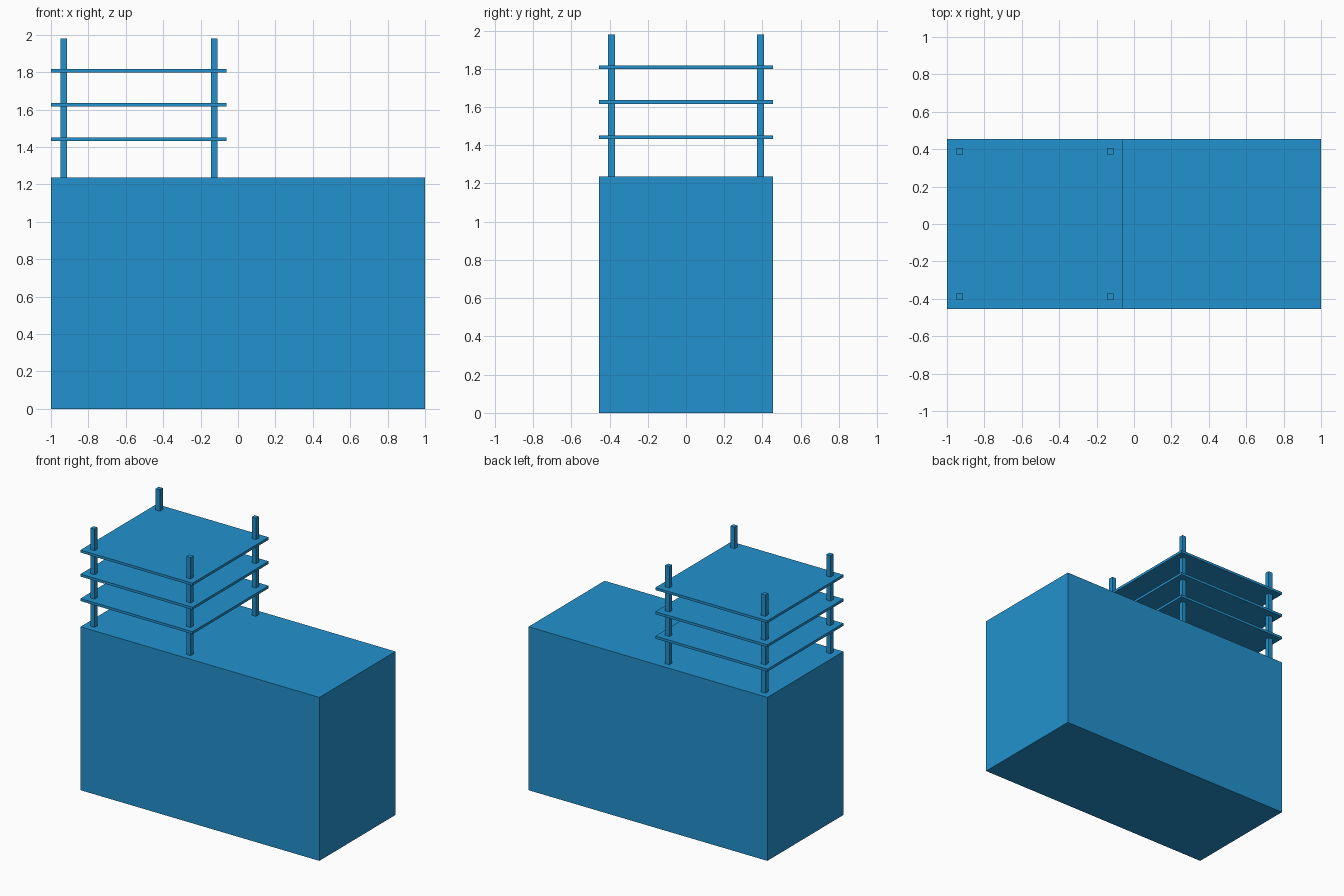
import bpy

cube = bpy.data.objects.get("Cube")
if cube:
    bpy.data.objects.remove(cube, do_unlink=True)

blue = bpy.data.materials.new("blue")
blue.use_nodes = True
colour = (0.016, 0.285, 0.61, 1)
blue.diffuse_color = colour
blue.node_tree.nodes["Principled BSDF"].inputs["Base Color"].default_value = colour


def box(name, low, high):
    """Add a flat-shaded box between two opposite corners."""
    centre = [(a + b) / 2 for a, b in zip(low, high)]
    bpy.ops.mesh.primitive_cube_add(size=1, location=centre)
    obj = bpy.context.object
    obj.name = name
    obj.scale = [b - a for a, b in zip(low, high)]
    bpy.ops.object.transform_apply(location=False, rotation=False, scale=True)
    obj.data.materials.append(blue)
    return obj


DEPTH = 0.455      # half depth of the base and shelves
BASE_TOP = 1.237
POST_TOP = 1.98
SHELF_END = -0.062

# Solid base block
box("base", (-1, -DEPTH, 0), (1, DEPTH, BASE_TOP))

# Three thin shelves above the right half
for name, z in (("lower", 1.441), ("middle", 1.626), ("upper", 1.808)):
    box(name + "_shelf", (-1, -DEPTH, z - 0.0095), (SHELF_END, DEPTH, z + 0.0095))

# Four square corner posts passing through the shelves
r = 0.0175
for side, x in (("right", -0.932), ("left", -0.128)):
    for end, y in (("front", -0.39), ("back", 0.39)):
        box(f"{end}_{side}_post", (x - r, y - r, BASE_TOP), (x + r, y + r, POST_TOP))
